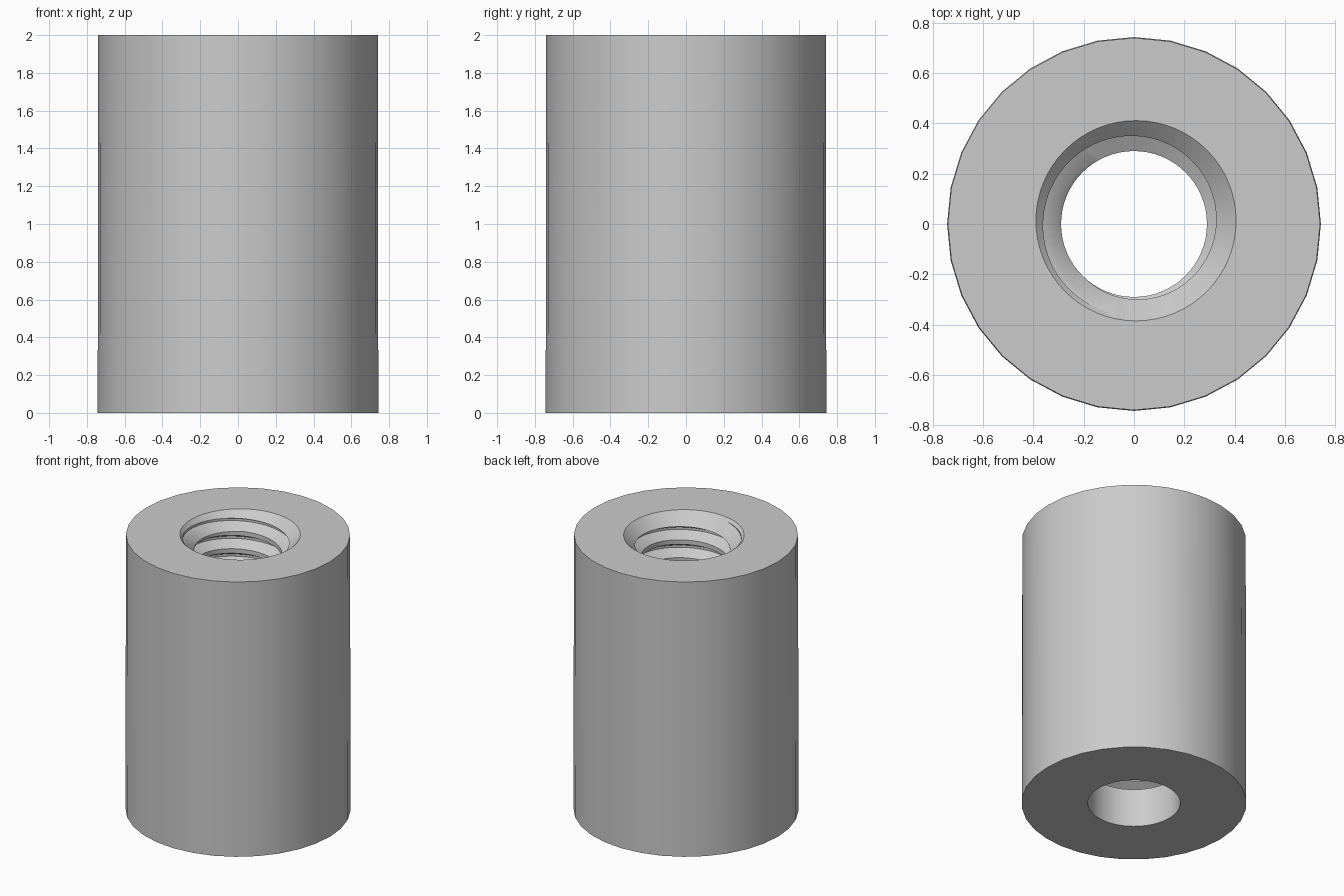
import bpy, bmesh, math

cube = bpy.data.objects.get("Cube")
if cube:
    bpy.data.objects.remove(cube, do_unlink=True)

HEIGHT, PITCH, CREST, ROOT = 2.0, 0.13, 0.29, 0.365
THREAD_BOTTOM, THREAD_TOP = 0.28, 2.05
STEPS = 64
KEYS = [0, 0.25, 0.5625, 0.6875]      # crest, flank, root, flank
START = 1.83 - 14 * PITCH - PITCH / 8

steel = bpy.data.materials.new("plain_grey")
steel.use_nodes = True
steel.diffuse_color = (0.6, 0.6, 0.6, 1)
steel.node_tree.nodes["Principled BSDF"].inputs["Base Color"].default_value = (0.6, 0.6, 0.6, 1)


def make_object(name, bm):
    bmesh.ops.recalc_face_normals(bm, faces=bm.faces)
    mesh = bpy.data.meshes.new(name)
    bm.to_mesh(mesh)
    bm.free()
    obj = bpy.data.objects.new(name, mesh)
    bpy.context.collection.objects.link(obj)
    return obj


def frustum(name, r_low, r_high, z_low, z_high, sides, shift=(0, 0)):
    """Closed cone section; shift moves the upper ring sideways."""
    bm = bmesh.new()
    rings = []
    for r, z, k in ((r_low, z_low, 0), (r_high, z_high, 1)):
        angles = [math.tau * i / sides for i in range(sides)]
        rings.append([bm.verts.new((r * math.cos(a) + k * shift[0],
                                    r * math.sin(a) + k * shift[1], z)) for a in angles])
    low, high = rings
    for i in range(sides):
        j = (i + 1) % sides
        bm.faces.new((low[i], low[j], high[j], high[i]))
    bm.faces.new(low[::-1])
    bm.faces.new(high)
    return make_object(name, bm)


def thread_radius(angle, z):
    p = ((z - START) / PITCH - angle / math.tau + 1e-9) % 1
    if p < KEYS[1]:
        return CREST
    if p < KEYS[2]:
        return CREST + (ROOT - CREST) * (p - KEYS[1]) / (KEYS[2] - KEYS[1])
    if p < KEYS[3]:
        return ROOT
    return ROOT + (CREST - ROOT) * (p - KEYS[3]) / (1 - KEYS[3])


def thread_cutter():
    """Helical sheet, clipped flat at both ends and capped."""
    bm = bmesh.new()
    columns = []
    for i in range(STEPS + 1):
        a = math.tau * i / STEPS
        column = []
        for turn in range(-3, 20):
            for key in KEYS:
                z = START + PITCH * (turn + key + i / STEPS)
                z = min(max(z, THREAD_BOTTOM), THREAD_TOP)
                r = thread_radius(a, z)
                column.append(bm.verts.new((r * math.cos(a), r * math.sin(a), z)))
        columns.append(column)
    for c, d in zip(columns, columns[1:]):
        for j in range(len(c) - 1):
            bm.faces.new((c[j], d[j], d[j + 1], c[j + 1]))
    bmesh.ops.remove_doubles(bm, verts=bm.verts, dist=1e-4)
    bmesh.ops.holes_fill(bm, edges=[e for e in bm.edges if e.is_boundary], sides=0)
    return make_object("thread_cutter", bm)


# Outer sleeve and the tools that shape its bore
sleeve = frustum("threaded_sleeve", 0.743, 0.74, 0, HEIGHT, 32)
cutters = [
    thread_cutter(),
    frustum("plain_bore_cutter", 0.305, 0.305, -0.1, THREAD_BOTTOM + 0.002, STEPS),
    frustum("mouth_cutter", 0.24, 0.399, 1.841, HEIGHT + 0.001, STEPS, (0.008, 0.013)),
]
for cutter in cutters:
    cutter.hide_render = True
    mod = sleeve.modifiers.new(cutter.name, "BOOLEAN")
    mod.operation = "DIFFERENCE"
    mod.solver = "EXACT"
    mod.object = cutter

# Bake the cuts and drop the tools
bpy.context.view_layer.update()
graph = bpy.context.evaluated_depsgraph_get()
result = bpy.data.meshes.new_from_object(sleeve.evaluated_get(graph))
sleeve.modifiers.clear()
sleeve.data = result
for cutter in cutters:
    bpy.data.objects.remove(cutter, do_unlink=True)

sleeve.data.materials.clear()
sleeve.data.materials.append(steel)
bpy.ops.object.select_all(action="DESELECT")
sleeve.select_set(True)
bpy.context.view_layer.objects.active = sleeve
bpy.ops.object.shade_smooth_by_angle(angle=math.radians(25))
